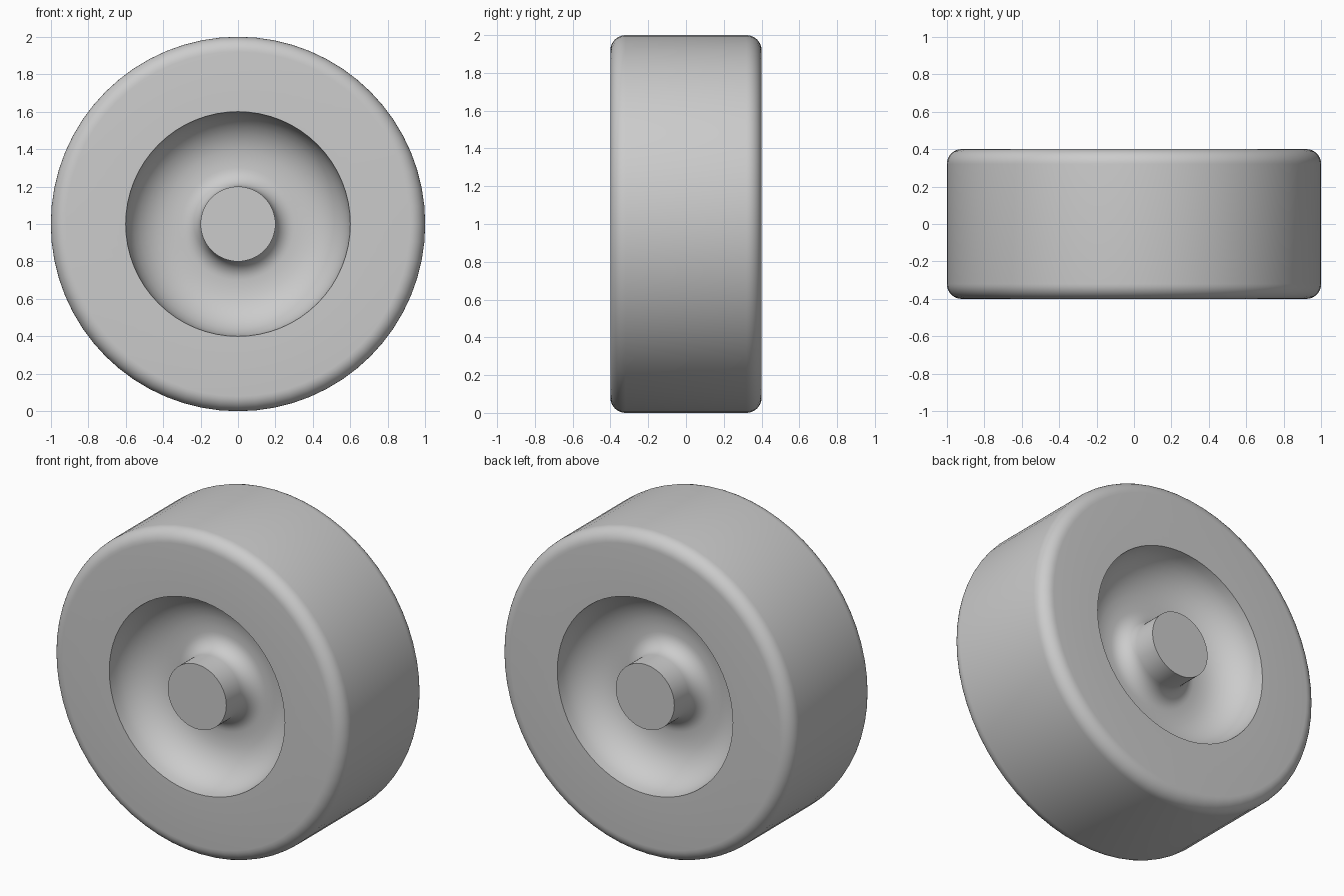
import bpy, bmesh
from math import sin, cos, pi, radians
from mathutils import Matrix, Vector

if "Cube" in bpy.data.objects:
    bpy.data.objects.remove(bpy.data.objects["Cube"])

grey = bpy.data.materials.new("plain grey")
grey.use_nodes = True
colour = (0.6, 0.6, 0.6, 1)
grey.diffuse_color = colour
grey.node_tree.nodes["Principled BSDF"].inputs["Base Color"].default_value = colour


def arc(r, y, rad_r, rad_y, start, end, steps=8):
    """Points (radius, y) along part of an ellipse, angles in degrees."""
    angles = [radians(start + (end - start) * i / steps) for i in range(steps + 1)]
    return [(r + rad_r * cos(a), y + rad_y * sin(a)) for a in angles]


def lathe(name, profile, segments):
    """Spin a front-half profile round the y axis and mirror it to the back."""
    bm = bmesh.new()
    verts = [bm.verts.new((r, y, 0)) for r, y in profile]
    edges = [bm.edges.new(pair) for pair in zip(verts, verts[1:])]
    bmesh.ops.spin(bm, geom=verts + edges, cent=(0, 0, 0), axis=(0, 1, 0),
                   angle=2 * pi, steps=segments)
    bmesh.ops.remove_doubles(bm, verts=bm.verts, dist=0.0005)
    half = bmesh.ops.duplicate(bm, geom=bm.verts[:] + bm.edges[:] + bm.faces[:])["geom"]
    back = [g for g in half if isinstance(g, bmesh.types.BMVert)]
    bmesh.ops.scale(bm, vec=Vector((1, -1, 1)), verts=back)
    bmesh.ops.reverse_faces(bm, faces=[g for g in half if isinstance(g, bmesh.types.BMFace)])
    bmesh.ops.remove_doubles(bm, verts=bm.verts, dist=0.0005)
    bmesh.ops.recalc_face_normals(bm, faces=bm.faces)
    bmesh.ops.transform(bm, matrix=Matrix.Translation((0, 0, 1)), verts=bm.verts)
    mesh = bpy.data.meshes.new(name)
    bm.to_mesh(mesh)
    bm.free()
    mesh.materials.append(grey)
    obj = bpy.data.objects.new(name, mesh)
    bpy.context.collection.objects.link(obj)
    bpy.ops.object.select_all(action="DESELECT")
    obj.select_set(True)
    bpy.context.view_layer.objects.active = obj
    bpy.ops.object.shade_smooth_by_angle(angle=radians(30))
    return obj


front, floor, fillet = -0.4, -0.16, 0.1

# One closed wheel: flat hub cap, hub side and fillet, curved dish, face, rounded tread
hub = [(0, front), (0.2, front)] + arc(0.2 + fillet, floor - fillet, fillet, fillet, 180, 90)
dish = arc(0.34, front, 0.26, floor - front, 90, 0)
tread = arc(0.92, front + 0.08, 0.08, 0.08, -90, 0) + [(1, 0)]
lathe("wheel", hub + dish + tread, 64)
